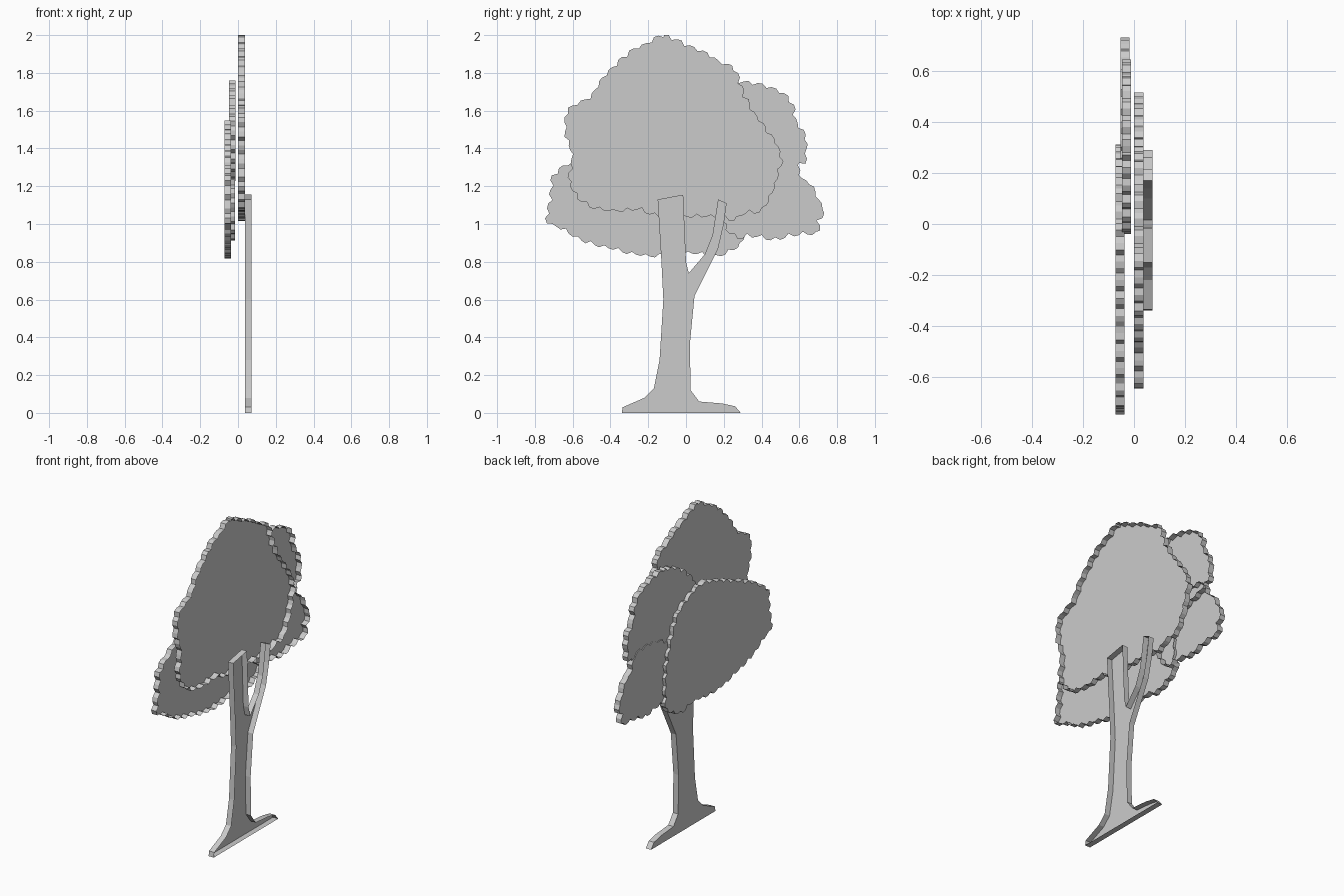
import bpy
import bmesh
import random
from mathutils import Vector

THICKNESS = 0.036
random.seed(4)

default_cube = bpy.data.objects.get("Cube")
if default_cube:
    bpy.data.objects.remove(default_cube, do_unlink=True)

# One plain grey for the whole tree
grey = bpy.data.materials.new("plain_grey")
grey.use_nodes = True
grey.diffuse_color = (0.6, 0.6, 0.6, 1)
grey.node_tree.nodes["Principled BSDF"].inputs["Base Color"].default_value = grey.diffuse_color


def to_units(points):
    """Outline points are written in hundredths as (y, z)."""
    return [Vector(point) / 100 for point in points]


def smooth_loop(points, steps=8):
    """Closed curve running through every outline point."""
    curve = []
    count = len(points)
    for i in range(count):
        before, start, end, after = (points[(i + k - 1) % count] for k in range(4))
        for step in range(steps):
            t = step / steps
            curve.append(start + 0.5 * t * (end - before
                         + t * (2 * before - 5 * start + 4 * end - after
                                + t * (3 * (start - end) + after - before))))
    return curve


def resample(curve, spacing):
    """Even points along a closed curve."""
    result, travelled = [], 0.0
    for start, end in zip(curve, curve[1:] + curve[:1]):
        length = (end - start).length
        while travelled < length:
            result.append(start.lerp(end, travelled / length))
            travelled += spacing
        travelled -= length
    return result


def leafy_edge(points, spacing=0.025, depth=0.009):
    """Turn a coarse outline into a ragged row of little leaf clumps."""
    curve = resample(smooth_loop(to_units(points)), spacing)
    area = sum(a.cross(b) for a, b in zip(curve, curve[1:] + curve[:1]))
    side = 1 if area > 0 else -1
    pattern = (-1, 0.6, 0.8)
    ragged = []
    for i, point in enumerate(curve):
        along = (curve[(i + 1) % len(curve)] - curve[i - 1]).normalized()
        outward = Vector((along.y, -along.x)) * side
        bump = pattern[i % len(pattern)] + random.uniform(-0.5, 0.5)
        moved = point + outward * bump * depth
        moved.y = min(moved.y, 2)
        ragged.append(moved)
    return ragged


def make_tray(name, outline, x):
    """Shallow tray: a flat back at x with a rim to x + THICKNESS, open on +x."""
    bm = bmesh.new()
    back = bm.faces.new([bm.verts.new((x, p.x, p.y)) for p in outline])
    back.normal_update()
    if back.normal.x > 0:
        back.normal_flip()
    rim = bmesh.ops.extrude_edge_only(bm, edges=list(back.edges))
    moved = [v for v in rim["geom"] if isinstance(v, bmesh.types.BMVert)]
    bmesh.ops.translate(bm, verts=moved, vec=(THICKNESS, 0, 0))
    bmesh.ops.recalc_face_normals(bm, faces=bm.faces)
    if back.normal.x > 0:
        bmesh.ops.reverse_faces(bm, faces=bm.faces)
    mesh = bpy.data.meshes.new(name)
    bm.to_mesh(mesh)
    bm.free()
    mesh.materials.append(grey)
    tray = bpy.data.objects.new(name, mesh)
    bpy.context.scene.collection.objects.link(tray)


# Trunk with spreading roots and one forked branch
trunk = [(-34, 0), (-33.5, 3), (-22, 8), (-17, 13), (-14, 28), (-12, 60),
         (-13, 80), (-15, 113), (-1.5, 115.5), (0, 80), (1.5, 74), (10, 84),
         (14, 94), (17, 113), (21.5, 111), (20, 100), (17, 87), (4.5, 62),
         (2, 36), (2.5, 12), (7, 6), (19, 5), (26, 3.5), (29, 0)]
make_tray("trunk", to_units(trunk), 0.0365)

# Large crown just behind the trunk
main_crown = [(-12, 200), (-22, 195), (-31, 190), (-39, 183), (-46, 174),
              (-52, 166), (-62, 161), (-64, 150), (-61, 140), (-60, 132),
              (-62, 124), (-58, 115), (-50, 109), (-35, 107), (-25, 108),
              (-17, 105), (0, 104), (18, 104), (26, 102), (30, 106), (39, 107),
              (44, 113), (47, 121), (50.5, 132), (49, 140), (43, 150), (36, 159),
              (31, 168), (28, 176), (25, 183), (15, 187), (10, 191), (0, 195)]
make_tray("main_crown", leafy_edge(main_crown), 0.0005)

# Upper foliage on the +y side
upper_foliage = [(28, 175), (42, 173), (48, 171), (56, 164), (58, 154),
                 (63, 147), (63, 134), (60, 131), (50, 127), (35, 124),
                 (20, 124), (8, 128), (0, 135), (-3, 145), (-2, 156),
                 (5, 164), (15, 171)]
make_tray("upper_foliage", leafy_edge(upper_foliage), -0.048)

# Lower foliage on the +y side
lower_foliage = [(58, 133), (61, 124), (66, 121), (70, 113), (73, 107),
                 (70, 101), (70, 95), (60, 95), (47, 92), (34, 94), (28, 93),
                 (22, 97), (18, 105), (16, 115), (20, 125), (30, 132),
                 (42, 135), (50, 135)]
make_tray("lower_foliage", leafy_edge(lower_foliage), -0.053)

# Rear foliage, low on the -y side
rear_foliage = [(-63, 132), (-70, 126), (-71, 118), (-73, 107), (-73, 101),
                (-64, 97), (-56, 92), (-43, 88), (-25, 84), (-14, 83), (2, 85),
                (15, 83), (26, 87), (30, 93), (30, 107), (28, 121), (24, 133),
                (17, 145), (8, 150), (-2, 154), (-13, 153), (-35, 145),
                (-49, 139)]
make_tray("rear_foliage", leafy_edge(rear_foliage), -0.0725)
